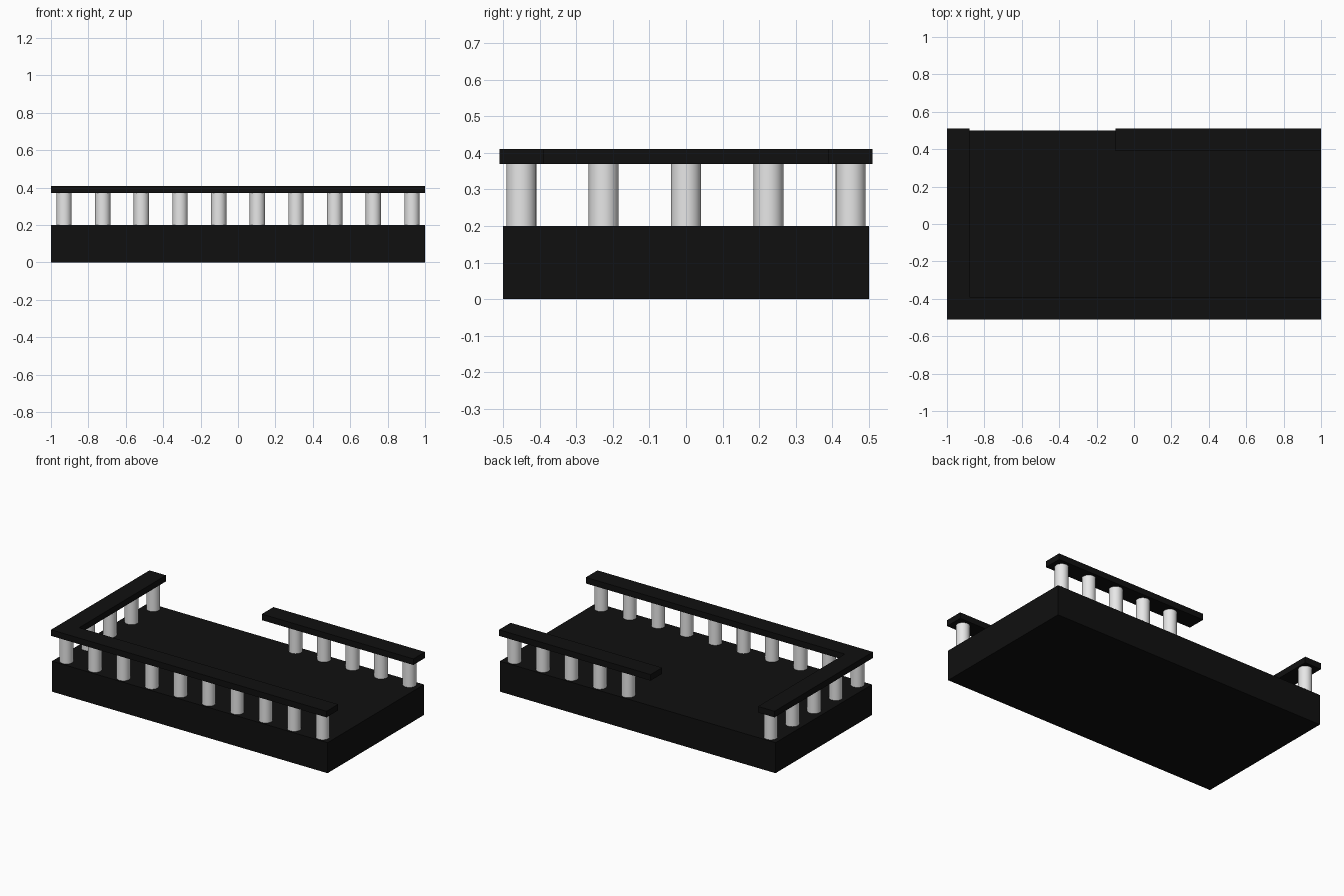
import bpy

if "Cube" in bpy.data.objects:
    bpy.data.objects.remove(bpy.data.objects["Cube"])


def make_material(name, value):
    mat = bpy.data.materials.new(name)
    mat.diffuse_color = (value, value, value, 1)
    mat.use_nodes = True
    mat.node_tree.nodes["Principled BSDF"].inputs["Base Color"].default_value = mat.diffuse_color
    return mat


black = make_material("black", 0.005)
white = make_material("off white", 0.8)


def box(name, x0, x1, y0, y1, z0, z1):
    bpy.ops.mesh.primitive_cube_add(
        size=1, location=((x0 + x1) / 2, (y0 + y1) / 2, (z0 + z1) / 2))
    ob = bpy.context.object
    ob.name = name
    ob.scale = (x1 - x0, y1 - y0, z1 - z0)
    bpy.ops.object.transform_apply(location=False, rotation=False, scale=True)
    ob.data.materials.append(black)


def column(name, x, y):
    bpy.ops.mesh.primitive_cylinder_add(
        vertices=32, radius=0.041, depth=RAIL_Z - DECK_Z,
        location=(x, y, (DECK_Z + RAIL_Z) / 2))
    ob = bpy.context.object
    ob.name = name
    ob.data.materials.append(white)
    bpy.ops.object.shade_smooth_by_angle()


DECK_Z, RAIL_Z, TOP_Z = 0.2, 0.37, 0.41

# Solid terrace slab
box("deck", -1, 1, -0.5, 0.5, 0, DECK_Z)

# Handrails: full front, full left side, right part of the back
box("front_rail", -1, 1, -0.51, -0.39, RAIL_Z, TOP_Z)
box("left_rail", -1, -0.88, -0.39, 0.51, RAIL_Z, TOP_Z)
box("back_rail", -0.1, 1, 0.39, 0.51, RAIL_Z, TOP_Z)

# Columns under each rail; the front row includes the shared corner column
for i in range(10):
    x = -0.93 + i * 1.86 / 9
    column("front_column", x, -0.45)
    if i >= 5:
        column("back_column", x, 0.45)
for i in range(1, 5):
    column("left_column", -0.93, -0.45 + i * 0.225)
